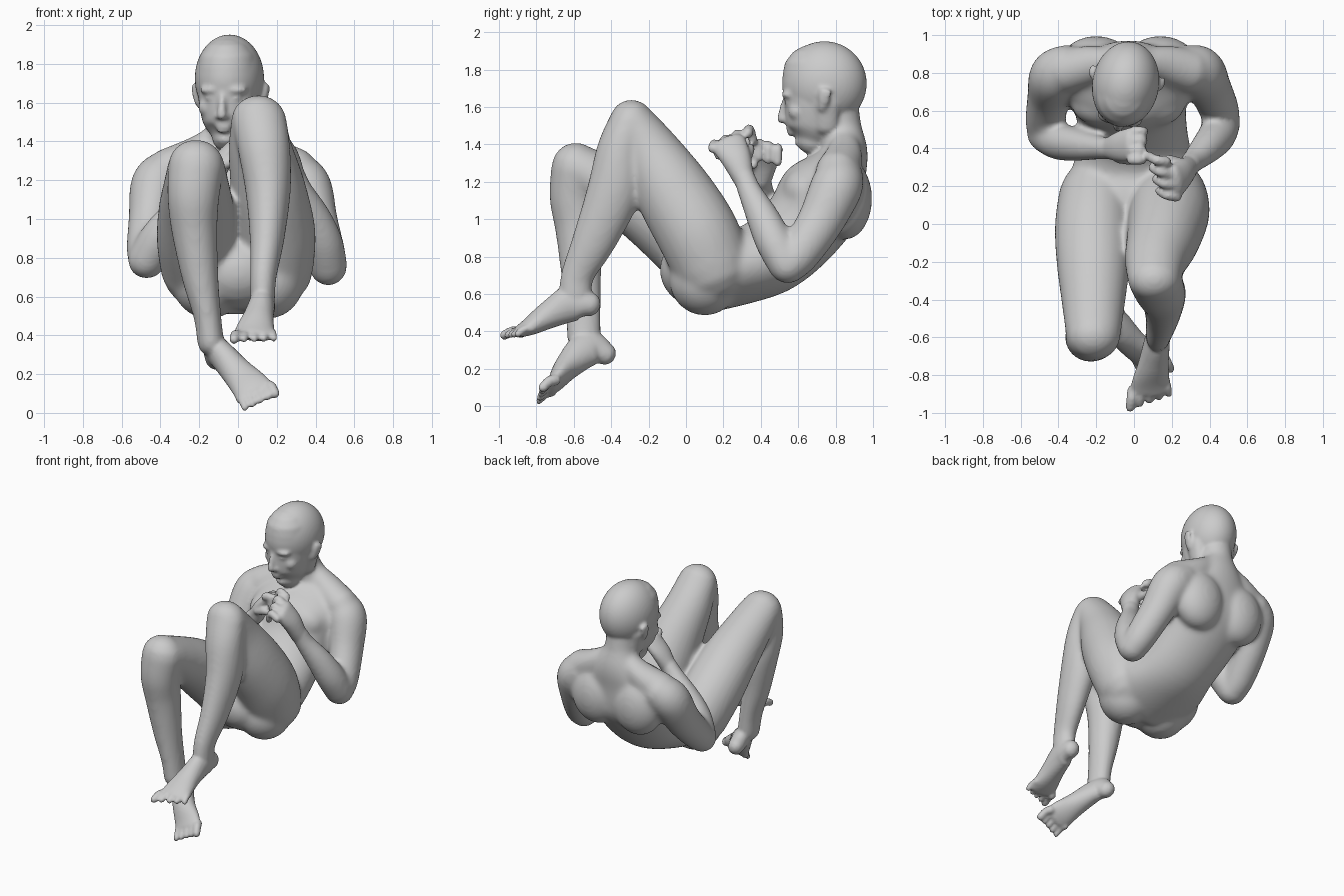
import bpy, bmesh, math
from mathutils import Vector, Matrix

default_cube = bpy.data.objects.get("Cube")
if default_cube:
    bpy.data.objects.remove(default_cube, do_unlink=True)

X_AXIS, Y_AXIS = Vector((1, 0, 0)), Vector((0, 1, 0))

skin = bpy.data.materials.new("plain grey")
skin.use_nodes = True
grey = (0.6, 0.6, 0.6, 1)
skin.diffuse_color = grey
skin.node_tree.nodes["Principled BSDF"].inputs["Base Color"].default_value = grey


def spline(points, steps=5):
    """Catmull-Rom through points of (x, y, z, side radius, depth radius)."""
    samples = []
    last = len(points) - 1
    for i in range(last):
        quad = [points[max(i - 1, 0)], points[i], points[i + 1], points[min(i + 2, last)]]
        for k in range(steps):
            t = k / steps
            samples.append([
                0.5 * (2 * b + (c - a) * t + (2 * a - 5 * b + 4 * c - d) * t * t
                       + (3 * b - a - 3 * c + d) * t ** 3)
                for a, b, c, d in zip(*quad)])
    samples.append(list(points[last]))
    return samples


def loft(bm, points, side=X_AXIS, sides=24):
    """Elliptical tube with rounded ends."""
    samples = spline(points)
    rings = []
    for i, s in enumerate(samples):
        before = Vector(samples[max(i - 1, 0)][:3])
        after = Vector(samples[min(i + 1, len(samples) - 1)][:3])
        rings.append((Vector(s[:3]), (after - before).normalized(), s[3], s[4]))

    def cap(ring, sign):
        centre, tangent, wide, deep = ring
        reach = min(wide, deep) * sign
        return [(centre + tangent * reach * math.sin(a), tangent,
                 wide * math.cos(a), deep * math.cos(a))
                for a in (math.radians(d) for d in (25, 50, 70, 85))]

    rings = cap(rings[0], -1)[::-1] + rings + cap(rings[-1], 1)
    loops = []
    for centre, tangent, wide, deep in rings:
        u = (side - tangent * side.dot(tangent)).normalized()
        v = tangent.cross(u)
        angles = [math.tau * k / sides for k in range(sides)]
        loops.append([bm.verts.new(centre + u * wide * math.cos(a) + v * deep * math.sin(a))
                      for a in angles])
    for low, high in zip(loops, loops[1:]):
        for k in range(sides):
            n = (k + 1) % sides
            bm.faces.new((low[k], low[n], high[n], high[k]))
    bm.faces.new(loops[0][::-1])
    bm.faces.new(loops[-1])


def ball(bm, centre, radii):
    bmesh.ops.create_uvsphere(
        bm, u_segments=48, v_segments=32, radius=1,
        matrix=Matrix.Translation(centre) @ Matrix.Diagonal((*radii, 1)))


def digit(bm, points, radius, side):
    """Finger or toe that tapers a little."""
    loft(bm, [(*p, radius * (1 - 0.08 * i), radius * (1 - 0.08 * i))
              for i, p in enumerate(points)], side, sides=12)


def fuse(name, bm, voxel, smoothing):
    """Merge overlapping volumes into one smooth skin."""
    bmesh.ops.recalc_face_normals(bm, faces=bm.faces)
    mesh = bpy.data.meshes.new(name)
    bm.to_mesh(mesh)
    bm.free()
    obj = bpy.data.objects.new(name, mesh)
    bpy.context.collection.objects.link(obj)
    bpy.ops.object.select_all(action='DESELECT')
    obj.select_set(True)
    bpy.context.view_layer.objects.active = obj
    remesh = obj.modifiers.new("remesh", 'REMESH')
    remesh.mode = 'VOXEL'
    remesh.voxel_size = voxel
    relax = obj.modifiers.new("relax", 'SMOOTH')
    relax.factor = 0.5
    relax.iterations = smoothing
    for modifier in ("remesh", "relax"):
        bpy.ops.object.modifier_apply(modifier=modifier)
    return obj


# Torso and neck
trunk = bmesh.new()
loft(trunk, [(0, .06, .73, .24, .2), (0, .14, .74, .33, .235), (0, .3, .75, .325, .205),
             (0, .47, .82, .285, .215), (-.02, .63, .97, .3, .225), (-.03, .74, 1.14, .34, .235),
             (-.03, .82, 1.28, .29, .155), (-.03, .845, 1.37, .19, .125),
             (-.04, .82, 1.48, .12, .12), (-.04, .8, 1.6, .115, .125)], sides=36)
for sign in (-1, 1):
    ball(trunk, (sign * .15, .1, .68), (.19, .19, .195))              # buttock
    ball(trunk, (sign * .17 - .03, .85, 1.11), (.19, .145, .22))      # shoulder blade
    ball(trunk, (sign * .13 - .03, .635, 1.15), (.17, .12, .13))      # chest muscle
    loft(trunk, [(sign * .04 - .035, .85, 1.45, .06, .06), (sign * .18 - .03, .845, 1.34, .1, .09),
                 (sign * .32 - .03, .81, 1.25, .12, .12)], Y_AXIS)    # shoulder slope

# Left and right arms
loft(trunk, [(.29, .82, 1.22, .13, .13), (.35, .8, 1.16, .135, .14), (.4, .72, .99, .115, .125),
             (.45, .61, .82, .105, .11), (.465, .55, .75, .095, .095)])
loft(trunk, [(.465, .54, .755, .1, .1), (.44, .47, .88, .1, .1), (.39, .41, 1.01, .088, .088),
             (.32, .34, 1.15, .065, .065), (.29, .31, 1.23, .058, .06)])
loft(trunk, [(-.36, .82, 1.23, .13, .13), (-.42, .78, 1.17, .135, .14), (-.45, .68, 1, .115, .125),
             (-.47, .55, .85, .105, .11), (-.47, .49, .79, .095, .095)])
loft(trunk, [(-.47, .48, .79, .1, .1), (-.4, .44, .91, .1, .1), (-.31, .42, 1.02, .088, .088),
             (-.19, .405, 1.15, .065, .065), (-.13, .4, 1.22, .06, .058)], Y_AXIS)

# Left thigh and shin
loft(trunk, [(.19, .14, .75, .2, .21), (.185, .06, .93, .215, .22), (.155, -.07, 1.15, .195, .205),
             (.115, -.19, 1.36, .165, .16), (.105, -.29, 1.52, .14, .12)])
loft(trunk, [(.11, -.3, 1.51, .14, .115), (.135, -.35, 1.36, .135, .13), (.155, -.385, 1.15, .118, .145),
             (.15, -.485, .9, .09, .12), (.13, -.58, .7, .069, .09), (.127, -.59, .58, .066, .092)])

# Right thigh and shin
loft(trunk, [(-.2, .14, .75, .2, .21), (-.215, -.02, .9, .205, .205), (-.215, -.21, 1.05, .195, .185),
             (-.215, -.42, 1.18, .168, .155), (-.215, -.57, 1.27, .148, .13)])
loft(trunk, [(-.215, -.59, 1.28, .145, .13), (-.23, -.6, 1.12, .135, .13), (-.225, -.57, .95, .12, .13),
             (-.195, -.56, .7, .095, .108), (-.158, -.55, .5, .072, .096), (-.14, -.545, .36, .07, .092)])
base = fuse("trunk", trunk, 0.015, 11)

# Start the whole figure from the softened trunk
figure = bmesh.new()
figure.from_mesh(base.data)
bpy.data.objects.remove(base, do_unlink=True)

# Head, shaped around its own centre and then turned
head = bmesh.new()
ball(head, (0, .005, .025), (.177, .228, .226))
loft(head, [(0, -.05, .08, .155, .17), (0, -.045, -.07, .152, .165), (0, -.05, -.15, .14, .157),
            (0, -.05, -.22, .12, .143), (0, -.06, -.275, .08, .09)], sides=36)
loft(head, [(0, -.195, -.04, .018, .02), (0, -.215, -.11, .02, .025),
            (0, -.227, -.165, .026, .025)], sides=14)                  # nose
ball(head, (0, -.18, -.222), (.045, .022, .013))                      # upper lip
ball(head, (0, -.174, -.244), (.04, .022, .013))                      # lower lip
ball(head, (0, -.115, -.29), (.05, .04, .03))                         # chin
for sign in (-1, 1):
    ball(head, (sign * .055, -.172, -.035), (.07, .045, .024))        # brow
    ball(head, (sign * .065, -.176, -.075), (.03, .025, .014))        # eyelid
    ball(head, (sign * .085, -.125, -.125), (.055, .05, .05))         # cheek
    ball(head, (sign * .025, -.198, -.172), (.018, .025, .015))       # nostril
    loft(head, [(sign * .165, .02, -.11, .016, .02), (sign * .183, .035, -.06, .016, .034),
                (sign * .19, .045, -.015, .014, .036)], sides=14)     # ear
    loft(head, [(sign * .09, .03, -.2, .05, .07), (sign * .12, .03, -.08, .05, .08)])  # jaw corner
bmesh.ops.transform(head, verts=head.verts, matrix=Matrix.Translation((-.045, .735, 1.7))
                    @ Matrix.Rotation(math.radians(-10), 4, 'Z'))
skull = fuse("head", head, 0.008, 3)
figure.from_mesh(skull.data)
bpy.data.objects.remove(skull, do_unlink=True)


def hand(bm, palm, first, last, bend, tip, thumb):
    """Palm, four curled fingers along a knuckle line, and a thumb."""
    loft(bm, palm, Y_AXIS)
    for i in range(4):
        knuckle = Vector(first).lerp(Vector(last), i / 3)
        digit(bm, [knuckle, knuckle + Vector(bend), knuckle + Vector(tip)], .029, Y_AXIS)
    digit(bm, thumb, .03, Y_AXIS)


# Left hand, then right hand
hand(figure,
     [(.29, .31, 1.21, .056, .058), (.26, .27, 1.32, .08, .055), (.22, .23, 1.4, .095, .045)],
     (.225, .145, 1.38), (.17, .33, 1.46), (-.055, .01, .02), (-.09, .03, -.04),
     [(.25, .32, 1.32), (.18, .34, 1.37), (.12, .34, 1.38)])
hand(figure,
     [(-.13, .4, 1.21, .058, .056), (-.08, .41, 1.3, .08, .05), (-.02, .42, 1.37, .09, .042)],
     (-.01, .34, 1.41), (0, .49, 1.37), (.045, 0, .005), (.05, 0, -.065),
     [(-.08, .35, 1.28), (-.01, .34, 1.3), (.04, .36, 1.29)])


def foot(bm, sole, side, roots, tips):
    """Heel-to-ball loft with five toes from the big one to the little one."""
    loft(bm, sole, Vector(side))
    for i in range(5):
        root = Vector(roots[0]).lerp(Vector(roots[1]), i / 4)
        end = Vector(tips[0]).lerp(Vector(tips[1]), i / 4)
        middle = root.lerp(end, 0.5) + Vector((0, 0, .012))
        digit(bm, [root, middle, end], .031 if i == 0 else .023, Vector(side))


# Left foot, then right foot
foot(figure,
     [(.13, -.515, .545, .058, .065), (.125, -.6, .555, .066, .1), (.105, -.73, .49, .08, .075),
      (.09, -.83, .43, .1, .05), (.085, -.88, .405, .105, .036)],
     (1, .35, .1), [(-.005, -.88, .395), (.17, -.83, .415)],
     [(-.02, -.97, .38), (.185, -.9, .385)])
foot(figure,
     [(-.115, -.43, .28, .055, .062), (-.1, -.52, .31, .066, .1), (-.01, -.63, .215, .08, .072),
      (.06, -.69, .14, .098, .048), (.085, -.72, .11, .1, .036)],
     (.85, .15, .45), [(.155, -.7, .14), (.01, -.72, .07)],
     [(.19, -.765, .1), (.035, -.785, .028)])

# Final seamless skin
person = fuse("human_figure", figure, 0.0115, 3)
person.data.materials.clear()
person.data.materials.append(skin)
bpy.ops.object.shade_smooth()
